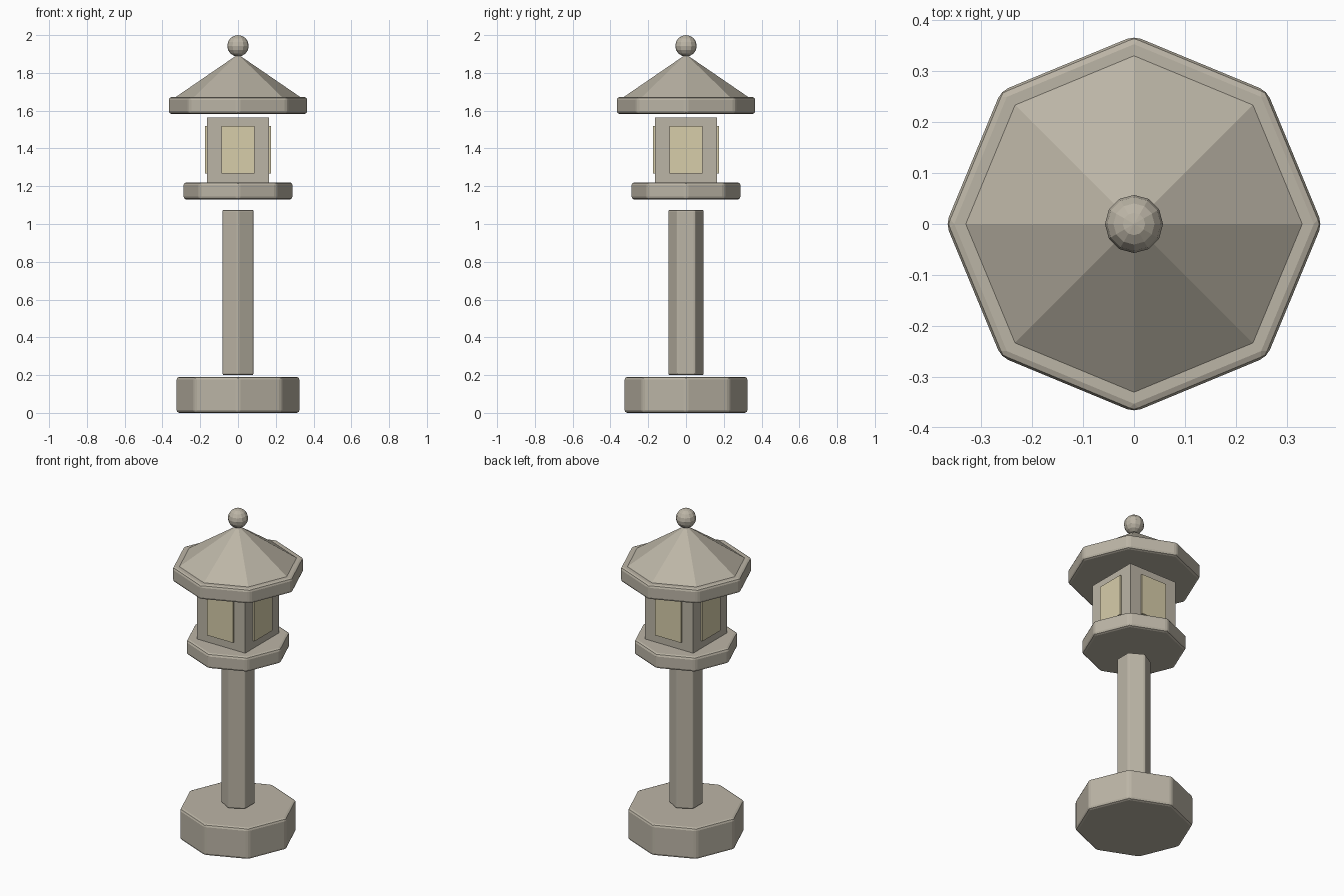
import bpy
import math

if "Cube" in bpy.data.objects:
    bpy.data.objects.remove(bpy.data.objects["Cube"])


def material(name, rgb):
    mat = bpy.data.materials.new(name)
    mat.diffuse_color = (*rgb, 1)
    mat.use_nodes = True
    mat.node_tree.nodes["Principled BSDF"].inputs["Base Color"].default_value = mat.diffuse_color
    return mat


stone = material("stone", (0.5, 0.46, 0.38))
paper = material("pale_panel", (0.68, 0.61, 0.40))


def finish(name, mat, bevel=0.0):
    ob = bpy.context.object
    ob.name = name
    ob.data.materials.append(mat)
    if bevel:
        mod = ob.modifiers.new("Bevel", 'BEVEL')
        mod.width = bevel
        mod.segments = 2
        mod.limit_method = 'ANGLE'
    return ob


def prism(name, sides, radius, z0, z1, bevel, top=None):
    # regular prism (or pyramid when top is 0) with a corner on the y axis
    bpy.ops.mesh.primitive_cone_add(
        vertices=sides, radius1=radius, radius2=radius if top is None else top,
        depth=z1 - z0, location=(0, 0, (z0 + z1) / 2))
    return finish(name, stone, bevel)


def box(name, mat, size, loc, angle=0.0, bevel=0.0):
    bpy.ops.mesh.primitive_cube_add(size=1, location=loc, rotation=(0, 0, angle))
    bpy.context.object.scale = size
    bpy.ops.object.transform_apply(location=False, rotation=False, scale=True)
    return finish(name, mat, bevel)


# Base, post and platform
prism("base", 8, 0.328, 0.005, 0.196, 0.015).location.z -= 0.005
prism("post", 6, 0.095, 0.20, 1.075, 0.008)
prism("platform", 8, 0.291, 1.13, 1.221, 0.015)

# Light chamber with a raised panel on each side
box("light_chamber", stone, (0.326, 0.326, 0.343), (0, 0, 1.3925))
for i in range(4):
    a = i * math.pi / 2
    box(f"window_{i + 1}", paper, (0.175, 0.02, 0.25),
        (0.164 * math.sin(a), -0.164 * math.cos(a), 1.393), a)

# Roof rim, pitched roof and finial ball
prism("roof_rim", 8, 0.369, 1.583, 1.672, 0.015)
prism("roof", 8, 0.333, 1.67, 1.898, 0, top=0)
bpy.ops.mesh.primitive_uv_sphere_add(segments=12, ring_count=8, radius=0.057,
                                     location=(0, 0, 1.943))
finish("finial_ball", stone)
